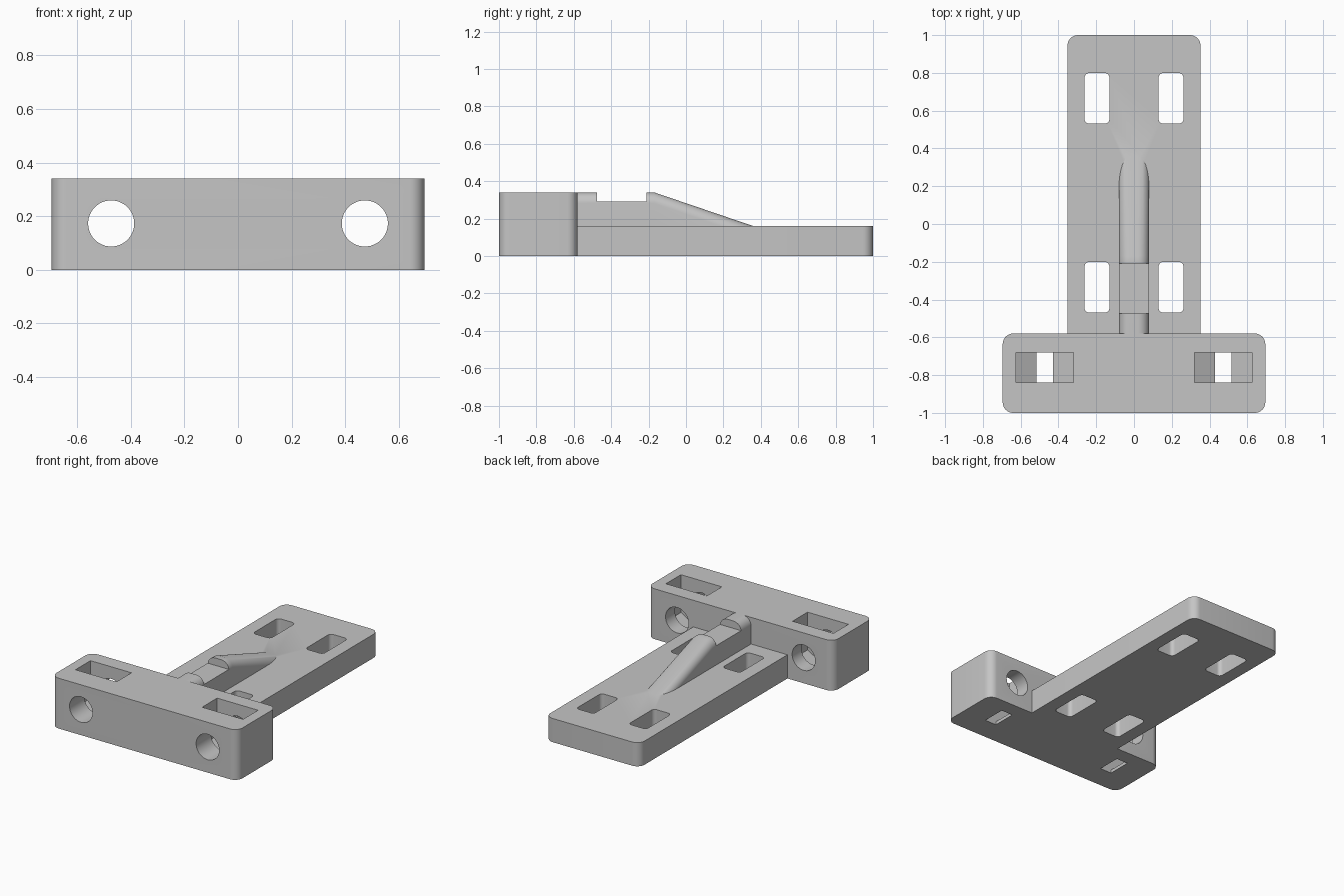
import bpy, bmesh
from math import sin, cos, pi, radians

if "Cube" in bpy.data.objects:
    bpy.data.objects.remove(bpy.data.objects["Cube"])

grey = bpy.data.materials.new("plain grey")
grey.use_nodes = True
grey.diffuse_color = (0.56, 0.56, 0.56, 1)
grey.node_tree.nodes["Principled BSDF"].inputs["Base Color"].default_value = (0.56, 0.56, 0.56, 1)


def loft(name, sections):
    """Skin matching rings of points and cap both ends."""
    bm = bmesh.new()
    rings = [[bm.verts.new(p) for p in s] for s in sections]
    n = len(rings[0])
    for a, b in zip(rings, rings[1:]):
        for i in range(n):
            j = (i + 1) % n
            bm.faces.new((a[i], a[j], b[j], b[i]))
    bm.faces.new(rings[0])
    bm.faces.new(rings[-1])
    bmesh.ops.recalc_face_normals(bm, faces=bm.faces)
    mesh = bpy.data.meshes.new(name)
    bm.to_mesh(mesh)
    bm.free()
    mesh.materials.append(grey)
    ob = bpy.data.objects.new(name, mesh)
    bpy.context.collection.objects.link(ob)
    return ob


def arc(cx, cy, r, start, end, steps):
    return [(cx + r * cos(radians(start + (end - start) * i / steps)),
             cy + r * sin(radians(start + (end - start) * i / steps)))
            for i in range(steps + 1)]


def rounded_box(name, x0, x1, y0, y1, z0, z1, r, front_r=None):
    """Box with rounded upright edges; a zero radius leaves square corners."""
    f = r if front_r is None else front_r
    ring = []
    for cx, cy, s, q in ((x1 - r, y1 - r, 0, r), (x0 + r, y1 - r, 90, r),
                         (x0 + f, y0 + f, 180, f), (x1 - f, y0 + f, 270, f)):
        ring += arc(cx, cy, q, s, s + 90, 8) if q else [(cx, cy)]
    return loft(name, [[(x, y, z) for x, y in ring] for z in (z0, z1)])


def along_y(name, profile, y0, y1):
    return loft(name, [[(x, y, z) for x, z in profile] for y in (y0, y1)])


def combine(target, tool, operation):
    mod = target.modifiers.new(operation.lower(), 'BOOLEAN')
    mod.operation = operation
    mod.solver = 'EXACT'
    mod.object = tool
    bpy.context.view_layer.objects.active = target
    bpy.ops.object.modifier_apply(modifier=mod.name)
    bpy.data.objects.remove(tool)


# Crosswise mounting block and long base plate
bracket = rounded_box("mounting_bracket", -0.695, 0.695, -1, -0.58, 0, 0.34, 0.055)
plate = rounded_box("base_plate", -0.352, 0.352, -0.62, 1, 0, 0.16, 0.055, 0)

# Round-topped rib: level at first, then sloping down into the plate
HALF, R = 0.08, 0.058


def rib_section(y, top):
    ring = arc(HALF - R, top - R, R, 0, 90, 8) + arc(R - HALF, top - R, R, 90, 180, 8)
    ring += [(-HALF, 0.02), (HALF, 0.02)]
    return [(x, y, z) for x, z in ring]


rib = loft("rib", [rib_section(-0.62, 0.34), rib_section(-0.17, 0.34),
                   rib_section(0.365, 0.158)])
combine(rib, rounded_box("rib_notch", -0.2, 0.2, -0.475, -0.21, 0.29, 0.5, 0), 'DIFFERENCE')
combine(bracket, plate, 'UNION')
combine(bracket, rib, 'UNION')

for side in (-1, 1):
    # Strap slots through the plate
    for y in (-0.335, 0.665):
        slot = rounded_box("slot", side * 0.196 - 0.066, side * 0.196 + 0.066,
                           y - 0.134, y + 0.134, -0.1, 0.5, 0.025)
        combine(bracket, slot, 'DIFFERENCE')

    # Bolt hole front to back
    cx, cz = side * 0.473, 0.173
    hole = along_y("bolt_hole", arc(cx, cz, 0.086, 0, 352.5, 47), -1.1, -0.5)
    combine(bracket, hole, 'DIFFERENCE')

    # Nut pocket open at the top, with a sloped floor and narrow drain slot
    w, d = 0.153, 0.043
    pocket = along_y("nut_pocket", [
        (cx - w, 0.5), (cx - w, 0.085), (cx - d, 0.022), (cx - d, -0.1),
        (cx + d, -0.1), (cx + d, 0.022), (cx + w, 0.085), (cx + w, 0.5)], -0.84, -0.68)
    combine(bracket, pocket, 'DIFFERENCE')

# Smooth the rounded corners, keep the edges crisp
bpy.ops.object.select_all(action='DESELECT')
bracket.select_set(True)
bpy.context.view_layer.objects.active = bracket
bpy.ops.object.shade_smooth_by_angle(angle=radians(25))
